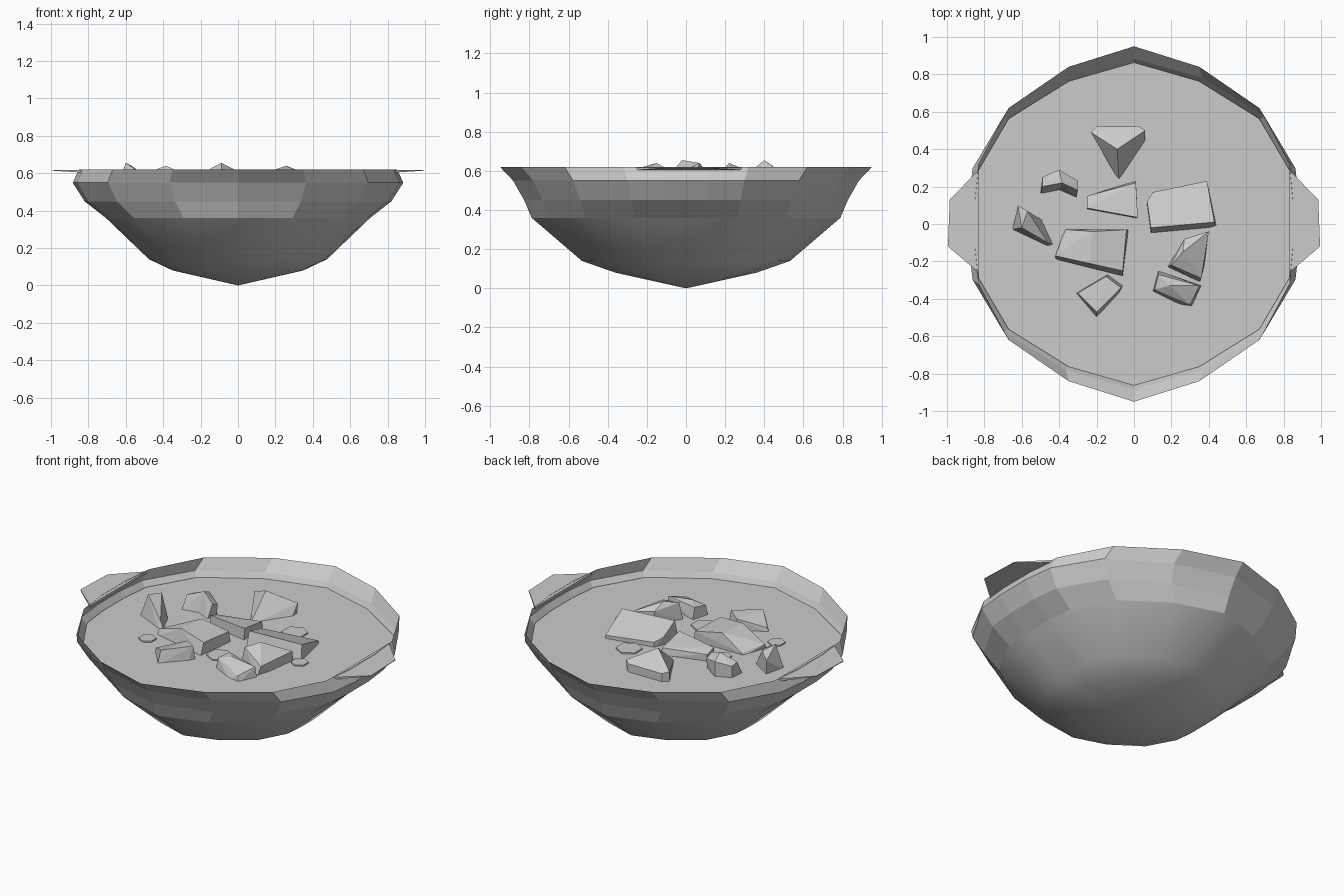
import bpy, bmesh
from math import cos, sin, pi

if "Cube" in bpy.data.objects:
    bpy.data.objects.remove(bpy.data.objects["Cube"])

SOUP_Z = 0.52


def finish(name, bm, smooth_below=None):
    bmesh.ops.recalc_face_normals(bm, faces=bm.faces)
    if smooth_below is not None:
        for f in bm.faces:
            f.smooth = f.calc_center_median().z < smooth_below
    me = bpy.data.meshes.new(name)
    bm.to_mesh(me)
    bm.free()
    ob = bpy.data.objects.new(name, me)
    bpy.context.collection.objects.link(ob)
    return ob


# Rim outline: one quadrant, mirrored to four
quarter = [(0.85, 0.12), (0.83, 0.32), (0.67, 0.62), (0.35, 0.84)]
half = quarter + [(0, 0.95)] + [(-x, y) for x, y in reversed(quarter)]
rim = half + [(-x, -y) for x, y in half]


def ring(bm, sx, sy, z):
    return [bm.verts.new((x * sx, y * sy, z)) for x, y in rim]


def bridge(bm, a, b):
    n = len(a)
    for i in range(n):
        j = (i + 1) % n
        bm.faces.new((a[i], a[j], b[j], b[i]))


# Bowl: faceted single-sheet wall, smooth rounded bottom
bm = bmesh.new()
profile = [(1, 1, 0.62), (1.04, 0.93, 0.55), (0.965, 0.87, 0.45),
           (0.83, 0.83, 0.36), (0.56, 0.56, 0.14), (0.41, 0.38, 0.08)]
rings = [ring(bm, *p) for p in profile]
for a, b in zip(rings, rings[1:]):
    bridge(bm, a, b)
tip = bm.verts.new((0, 0, 0))
last = rings[-1]
for i in range(len(last)):
    bm.faces.new((last[i], last[(i + 1) % len(last)], tip))
finish("bowl", bm, 0.36)

# Soup surface, meeting the wall
bm = bmesh.new()
f = bm.faces.new(ring(bm, 1.0, 0.908, SOUP_Z))
finish("soup", bm)

# Handles: thin plates on both sides
for name, s in (("handle_right", 1), ("handle_left", -1)):
    bm = bmesh.new()
    plan = [(0.83, 0.29), (0.985, 0.13), (0.995, -0.12), (0.83, -0.26)]
    top = [bm.verts.new((s * x, y, 0.618)) for x, y in plan]
    low = [bm.verts.new((s * x, y, 0.614 if x > 0.9 else 0.603)) for x, y in plan]
    bm.faces.new(top)
    bm.faces.new(low)
    bridge(bm, top, low)
    finish(name, bm)


# Stew chunks: hull of an outline in the soup and raised corners
def chunk(name, base, raised):
    bm = bmesh.new()
    for x, y in base:
        bm.verts.new((x, y, SOUP_Z - 0.01))
    for p in raised:
        bm.verts.new(p)
    bmesh.ops.convex_hull(bm, input=bm.verts)
    bmesh.ops.dissolve_limit(bm, angle_limit=0.12, verts=bm.verts, edges=bm.edges)
    finish(name, bm)


chunk("chunk_back", [(-.23, .49), (-.2, .52), (.03, .52), (.06, .49), (.06, .44), (-.08, .23)],
      [(-.23, .49, .58), (-.2, .52, .57), (.03, .52, .57), (.06, .5, .58), (-.09, .4, .655)])
chunk("chunk_back_left_a", [(-.49, .25), (-.5, .16), (-.4, .18), (-.4, .29)],
      [(-.49, .25, .59), (-.49, .2, .6), (-.4, .29, .61), (-.385, .22, .64)])
chunk("chunk_back_left_b", [(-.4, .29), (-.4, .18), (-.31, .14), (-.3, .22)],
      [(-.4, .29, .61), (-.385, .22, .64), (-.3, .23, .58), (-.3, .18, .6)])
chunk("chunk_middle", [(-.25, .15), (.01, .23), (.02, .03), (-.11, .05), (-.25, .08)],
      [(-.25, .15, .56), (.01, .22, .56), (.02, .035, .59), (-.11, .055, .59), (-.25, .085, .58)])
chunk("chunk_right", [(.1, .17), (.39, .23), (.44, -.01), (.42, -.02), (.09, -.05), (.07, .1)],
      [(.1, .17, .55), (.39, .23, .54), (.43, .01, .61), (.09, -.02, .615), (.07, .12, .57)])
chunk("chunk_left", [(-.65, -.03), (-.62, .1), (-.49, .02), (-.43, -.11), (-.46, -.12)],
      [(-.62, .1, .6), (-.57, .07, .64), (-.6, -.02, .655), (-.46, -.1, .56)])
chunk("chunk_centre", [(-.42, -.19), (-.37, -.03), (-.03, -.03), (-.06, -.28), (-.1, -.27)],
      [(-.36, -.03, .53), (-.22, -.04, .615), (-.24, -.21, .615), (-.04, -.03, .58),
       (-.06, -.25, .59), (-.42, -.17, .55)])
chunk("chunk_front_right_a", [(.18, -.23), (.27, -.08), (.4, -.04), (.38, -.2), (.35, -.31)],
      [(.27, -.08, .6), (.4, -.04, .58), (.2, -.22, .62), (.26, -.15, .64), (.36, -.29, .57)])
chunk("chunk_front_right_b", [(.1, -.36), (.13, -.25), (.36, -.33), (.31, -.44), (.24, -.43)],
      [(.13, -.27, .59), (.19, -.33, .6), (.35, -.33, .58), (.3, -.43, .55), (.11, -.35, .58)])
chunk("chunk_front_left", [(-.31, -.37), (-.14, -.27), (-.06, -.33), (-.08, -.37), (-.2, -.5)],
      [(-.3, -.37, .54), (-.15, -.28, .59), (-.07, -.34, .6), (-.2, -.47, .59)])

# Small hexagonal peas floating on the soup
for i, (x, y, r) in enumerate([(-.29, .05, .05), (-.43, -.27, .05), (.03, -.22, .075),
                               (.2, .27, .075), (.45, -.04, .05)]):
    pts = [(x + r * sin(k * pi / 3), y + r * cos(k * pi / 3)) for k in range(6)]
    chunk(f"pea_{i + 1}", pts, [(px, py, SOUP_Z + 0.008) for px, py in pts])
